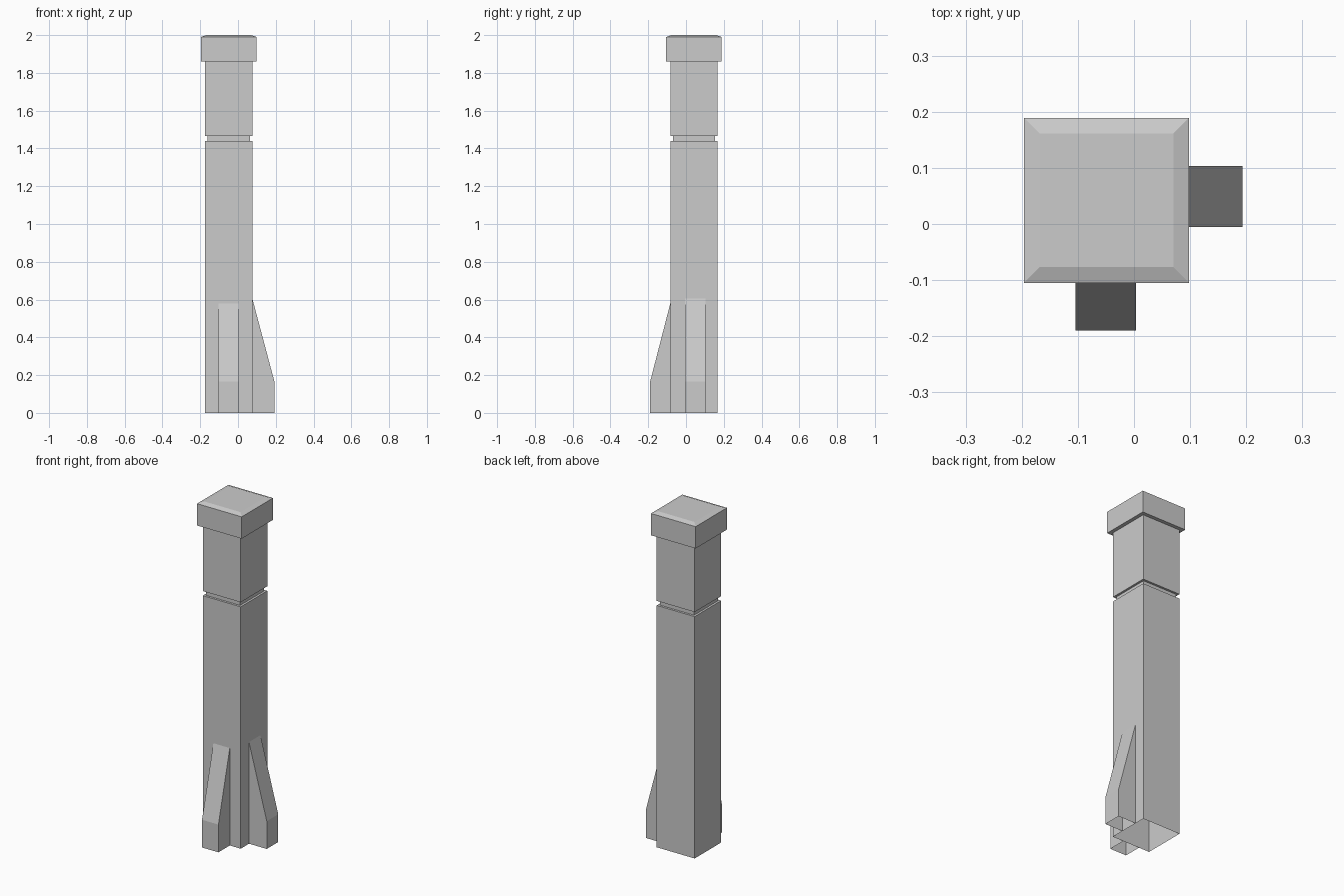
import bpy
import bmesh
from mathutils import Matrix

cube = bpy.data.objects.get("Cube")
if cube:
    bpy.data.objects.remove(cube, do_unlink=True)

stone = bpy.data.materials.new("grey_stone")
stone.use_nodes = True
GREY = (0.6, 0.6, 0.6, 1)
stone.diffuse_color = GREY
stone.node_tree.nodes["Principled BSDF"].inputs["Base Color"].default_value = GREY

CX, CY = -0.049, 0.042  # column axis


def finish(bm, name):
    mesh = bpy.data.meshes.new(name)
    bm.to_mesh(mesh)
    bm.free()
    mesh.materials.append(stone)
    obj = bpy.data.objects.new(name, mesh)
    bpy.context.collection.objects.link(obj)
    return obj


def square_loft(name, profile, close_bottom):
    """Stack square rings given as (half width, height)."""
    bm = bmesh.new()
    rings = [[bm.verts.new((CX + sx * r, CY + sy * r, z))
              for sx, sy in ((-1, -1), (1, -1), (1, 1), (-1, 1))]
             for r, z in profile]
    for low, high in zip(rings, rings[1:]):
        for i in range(4):
            j = (i + 1) % 4
            bm.faces.new((low[i], low[j], high[j], high[i]))
    bm.faces.new(rings[-1])
    if close_bottom:
        bm.faces.new(rings[0][::-1])
    return finish(bm, name)


def buttress(name, matrix, inner, outer, half_width, top):
    """Sloped support pointing along local +x, open underneath."""
    bm = bmesh.new()
    outline = ((inner, 0), (outer, 0), (outer, 0.165), (inner, top))
    near, far = [[bm.verts.new((x, side * half_width, z)) for x, z in outline]
                 for side in (-1, 1)]
    bm.faces.new(near)
    bm.faces.new(far[::-1])
    for i in (1, 2):
        bm.faces.new((near[i], far[i], far[i + 1], near[i + 1]))
    bm.transform(matrix)
    bmesh.ops.recalc_face_normals(bm, faces=bm.faces)
    return finish(bm, name)


# Shaft with a recessed band, open at the ground
square_loft("column_shaft", [(0.125, 0), (0.125, 1.44), (0.112, 1.44),
                             (0.112, 1.467), (0.125, 1.467), (0.125, 1.87)], False)

# Cap with a shallow bevelled top
square_loft("column_cap", [(0.147, 1.86), (0.147, 1.99), (0.119, 2.0)], True)

# Supports on the left and front sides
buttress("left_buttress", Matrix.Translation((0, 0.049, 0)),
         0.076, 0.193, 0.054, 0.605)
buttress("front_buttress",
         Matrix.Translation((-0.05, 0, 0)) @ Matrix.Rotation(-1.570796, 4, 'Z'),
         0.083, 0.19, 0.054, 0.58)
